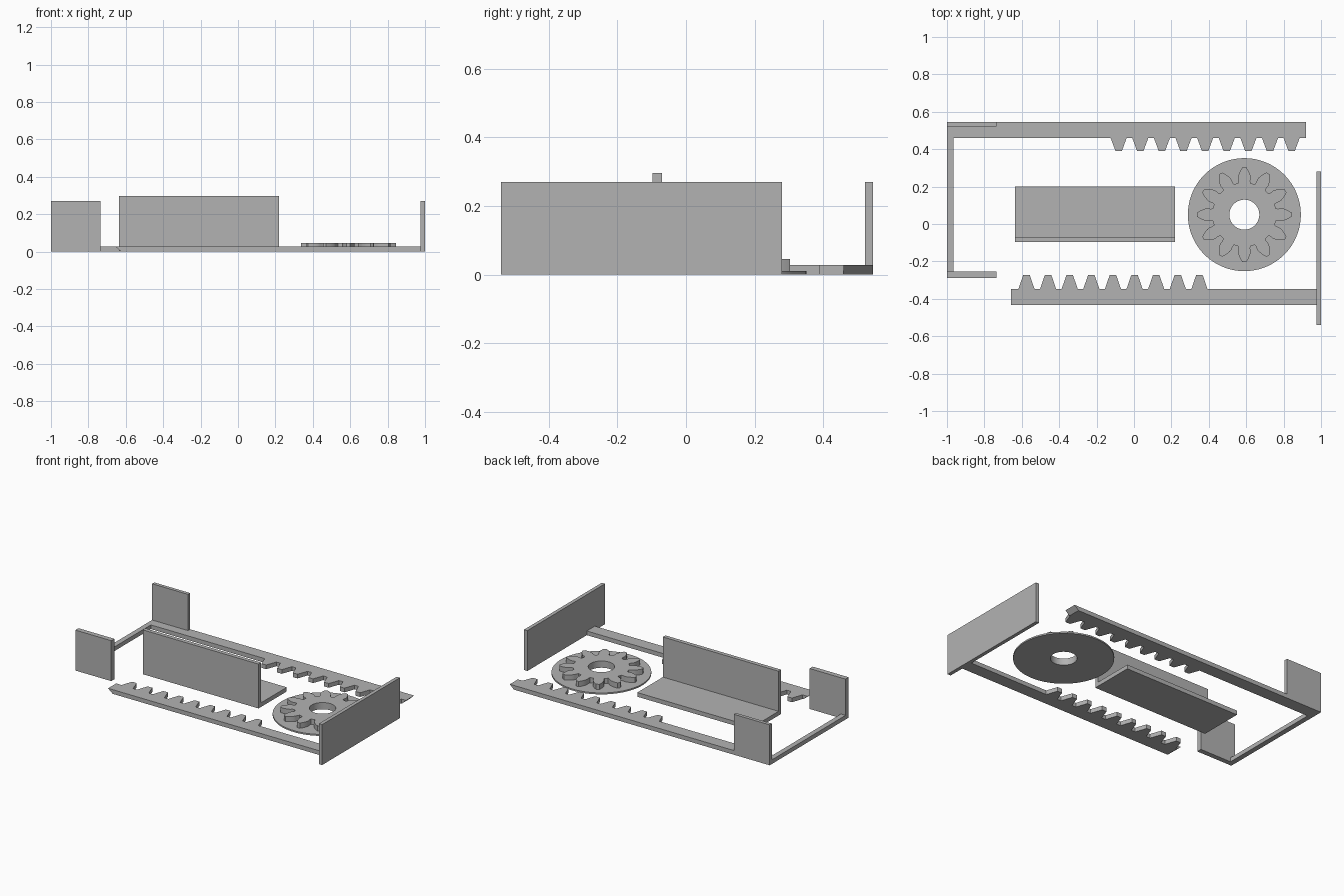
import bpy, bmesh, math

old = bpy.data.objects.get("Cube")
if old:
    bpy.data.objects.remove(old, do_unlink=True)

GREY = (0.45, 0.45, 0.45, 1)
grey = bpy.data.materials.new("plain grey")
grey.use_nodes = True
grey.diffuse_color = GREY
grey.node_tree.nodes["Principled BSDF"].inputs["Base Color"].default_value = GREY


def plate(name, loops, z0, z1, smooth=False, undercut=None):
    """Extrude flat outlines; later loops are holes. undercut = (end x, shift) slants one end."""
    bm = bmesh.new()
    edges = []
    for loop in loops:
        vs = [bm.verts.new((x, y, z0)) for x, y in loop]
        edges += [bm.edges.new((a, b)) for a, b in zip(vs, vs[1:] + vs[:1])]
    bmesh.ops.triangle_fill(bm, edges=edges, use_beauty=True)
    grown = bmesh.ops.extrude_face_region(bm, geom=bm.faces[:])["geom"]
    bmesh.ops.translate(bm, vec=(0, 0, z1 - z0),
                        verts=[g for g in grown if isinstance(g, bmesh.types.BMVert)])
    if undercut:
        for v in bm.verts:
            if v.co.z < z0 + 0.001 and abs(v.co.x - undercut[0]) < 0.001:
                v.co.x += undercut[1]
    bmesh.ops.recalc_face_normals(bm, faces=bm.faces[:])
    mesh = bpy.data.meshes.new(name)
    bm.to_mesh(mesh)
    bm.free()
    mesh.materials.append(grey)
    obj = bpy.data.objects.new(name, mesh)
    bpy.context.collection.objects.link(obj)
    if smooth:
        bpy.ops.object.select_all(action='DESELECT')
        obj.select_set(True)
        bpy.context.view_layer.objects.active = obj
        bpy.ops.object.shade_smooth_by_angle(angle=math.radians(25))
    return obj


def box(name, x0, x1, y0, y1, z0, z1):
    return plate(name, [[(x0, y0), (x1, y0), (x1, y1), (x0, y1)]], z0, z1)


def circle(cx, cy, r, n=96):
    return [(cx + r * math.cos(math.tau * i / n), cy + r * math.sin(math.tau * i / n))
            for i in range(n)]


BAR = 0.028     # thickness of the racks
WALL = 0.27     # height of the upright plates
PITCH = 0.1156


def rack(name, x0, x1, y_back, y_root, y_tip, first, undercut):
    pts = [(x1, y_root), (x1, y_back), (x0, y_back), (x0, y_root)]
    for i in range(9):
        c = first + i * PITCH
        pts += [(c - 0.043, y_root), (c - 0.017, y_tip), (c + 0.017, y_tip), (c + 0.043, y_root)]
    return plate(name, [pts], 0, BAR, undercut=undercut)


# Toothed racks with slanted free ends
rack("back_rack", -1, 0.92, 0.545, 0.46, 0.39, -0.082, (0.92, -0.03))
rack("front_rack", -0.657, 0.976, -0.432, -0.347, -0.272, -0.575, (-0.657, 0.033))

# Upright end plate on the front rack
box("end_plate", 0.976, 1, -0.54, 0.28, 0, WALL)

# Crossbar and upright tabs on the back rack
box("crossbar", -1, -0.966, -0.255, 0.46, 0, BAR)
box("back_tab", -1, -0.735, 0.522, 0.545, BAR, WALL)
box("front_tab", -1, -0.735, -0.288, -0.255, 0, WALL)

# Angle bracket
box("bracket_floor", -0.635, 0.22, -0.07, 0.2, 0, BAR)
box("bracket_wall", -0.635, 0.22, -0.097, -0.07, 0, 0.296)

# Pinion on a round disc, both with the same bore
CX, CY, BORE, TEETH = 0.59, 0.05, 0.08, 12
plate("pinion_disc", [circle(CX, CY, 0.302), circle(CX, CY, BORE)], 0, 0.01, smooth=True)

# Half tooth as radius and half width, from root to tip
half = [(0.168, 0.033), (0.18, 0.031), (0.195, 0.034), (0.21, 0.032), (0.235, 0.022), (0.254, 0.01)]
tooth = [(r, -w) for r, w in half] + [(r, w) for r, w in reversed(half)]
outline = []
for i in range(TEETH):
    a = math.tau * i / TEETH
    outline += [(CX + r * math.cos(a) - w * math.sin(a), CY + r * math.sin(a) + w * math.cos(a))
                for r, w in tooth]
plate("pinion_gear", [outline, circle(CX, CY, BORE)], 0.01, 0.045, smooth=True)
